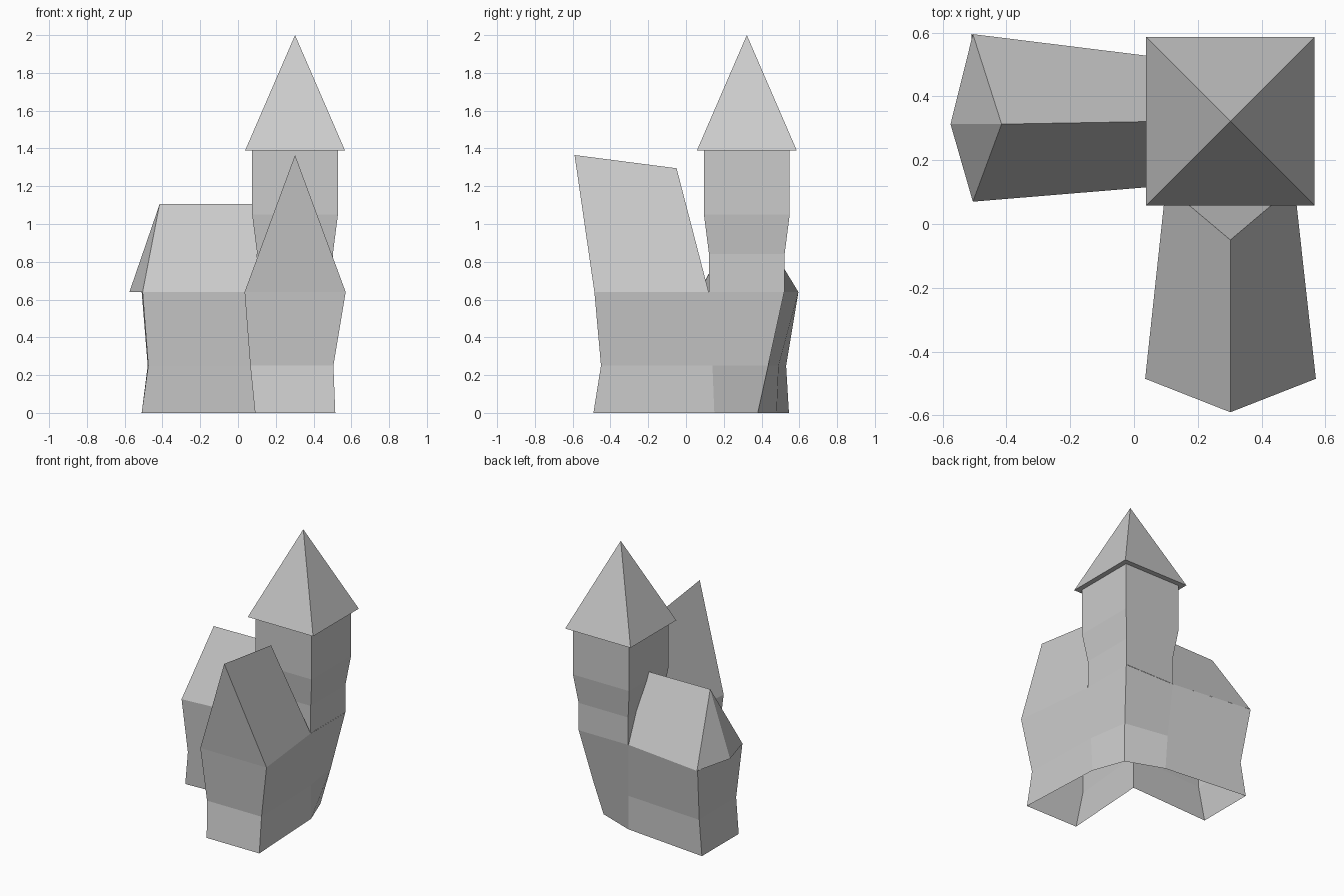
import bpy
from math import pi, sqrt

if "Cube" in bpy.data.objects:
    bpy.data.objects.remove(bpy.data.objects["Cube"])


def make(name, verts, faces):
    mesh = bpy.data.meshes.new(name)
    mesh.from_pydata(verts, [], faces)
    mesh.update()
    obj = bpy.data.objects.new(name, mesh)
    bpy.context.collection.objects.link(obj)
    return obj


def loft(name, levels):
    """Open-ended walls through a stack of (z, outline) levels."""
    n = len(levels[0][1])
    verts = [(x, y, z) for z, ring in levels for x, y in ring]
    faces = [(k * n + i, k * n + (i + 1) % n,
              (k + 1) * n + (i + 1) % n, (k + 1) * n + i)
             for k in range(len(levels) - 1) for i in range(n)]
    return make(name, verts, faces)


def square(cx, cy, h):
    return [(cx - h, cy - h), (cx + h, cy - h), (cx + h, cy + h), (cx - h, cy + h)]


TX, TY, EAVE = 0.302, 0.322, 0.64

# L-shaped walls: front wing, pinched back corner, left wing, inner corner
loft("walls", [
    (0.0, [(0.09, -0.49), (0.515, -0.49), (0.485, 0.15), (0.40, 0.38),
           (0.13, 0.48), (-0.51, 0.545), (-0.51, 0.12), (0.13, 0.15)]),
    (0.25, [(0.065, -0.45), (0.505, -0.45), (0.49, 0.14), (0.445, 0.435),
            (0.12, 0.49), (-0.478, 0.53), (-0.475, 0.10), (0.12, 0.14)]),
    (EAVE, [(0.035, -0.485), (0.57, -0.485), (0.503, 0.12), (0.503, 0.52),
            (0.10, 0.52), (-0.51, 0.595), (-0.505, 0.07), (0.10, 0.12)]),
])

# Front wing roof: gable leaning forward, hip against the tower
make("front_roof",
     [(0.035, -0.485, EAVE), (0.57, -0.485, EAVE), (0.503, 0.12, EAVE),
      (0.10, 0.12, EAVE), (0.302, -0.59, 1.365), (0.302, -0.05, 1.295)],
     [(0, 1, 4), (1, 2, 5, 4), (2, 3, 5), (3, 0, 4, 5)])

# Left wing roof: pointed overhanging end with two hip faces
make("left_roof",
     [(-0.505, 0.07, EAVE), (0.10, 0.12, EAVE), (0.10, 0.52, EAVE),
      (-0.505, 0.595, EAVE), (-0.575, 0.313, EAVE),
      (-0.415, 0.313, 1.105), (0.10, 0.322, 1.105)],
     [(0, 1, 6, 5), (2, 3, 5, 6), (3, 4, 5), (4, 0, 5), (0, 4, 3)])

# Tower flaring out below its roof
loft("tower", [(EAVE, square(TX, TY, 0.20)), (0.84, square(TX, TY, 0.20)),
               (1.05, square(TX, TY, 0.227)), (1.39, square(TX, TY, 0.227))])

# Pyramid tower roof
bpy.ops.mesh.primitive_cone_add(vertices=4, radius1=0.264 * sqrt(2), radius2=0,
                                depth=0.61, location=(TX, TY, 1.695),
                                rotation=(0, 0, pi / 4))
bpy.context.object.name = "tower_roof"
